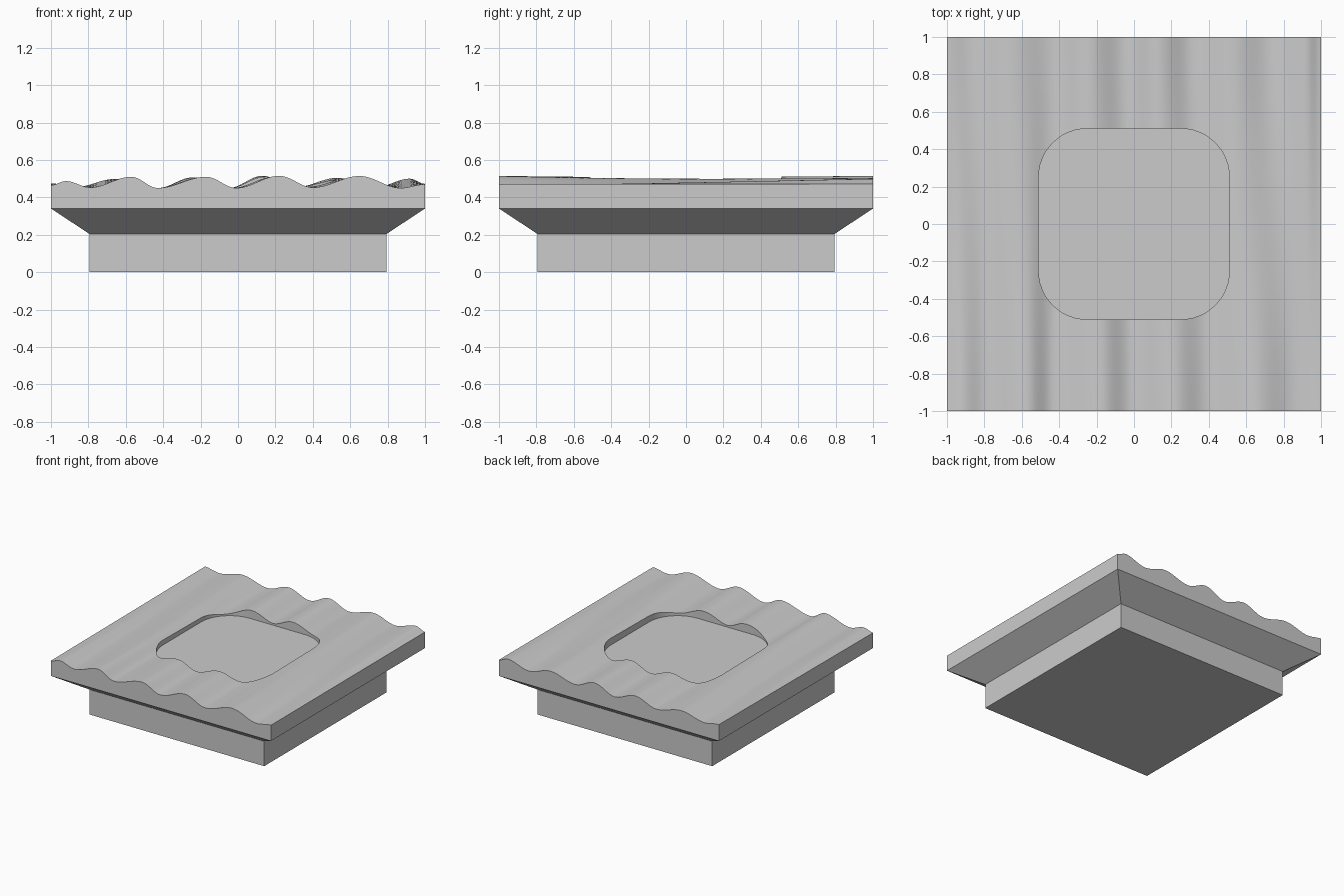
import bpy, bmesh, math

if "Cube" in bpy.data.objects:
    bpy.data.objects.remove(bpy.data.objects["Cube"])

# Ripple profiles: (x, z) crests and troughs along the front and back edges
FRONT = [(-1, .465), (-.92, .487), (-.79, .453), (-.57, .510), (-.43, .450), (-.17, .510),
         (-.01, .450), (.22, .515), (.40, .453), (.65, .514), (.87, .450), (1, .470)]
BACK = [(-1, .475), (-.87, .455), (-.66, .498), (-.43, .450), (-.24, .507), (-.05, .450),
        (.13, .515), (.31, .455), (.53, .504), (.73, .453), (.92, .500), (1, .472)]
NX, NY = 120, 10


def ripple(points, x):
    """Smooth cosine easing between neighbouring crests and troughs."""
    for (x0, z0), (x1, z1) in zip(points, points[1:]):
        if x <= x1:
            t = (x - x0) / (x1 - x0)
            return z0 + (z1 - z0) * (1 - math.cos(math.pi * t)) / 2
    return points[-1][1]


def new_object(name, bm):
    bmesh.ops.recalc_face_normals(bm, faces=bm.faces)
    mesh = bpy.data.meshes.new(name)
    bm.to_mesh(mesh)
    bm.free()
    obj = bpy.data.objects.new(name, mesh)
    bpy.context.collection.objects.link(obj)
    return obj


def bridge(bm, low, high):
    n = len(low)
    for i in range(n):
        bm.faces.new((low[i], low[(i + 1) % n], high[(i + 1) % n], high[i]))


# Plinth, flared underside and slab with rippled top, as one solid
bm = bmesh.new()
rings = []
for h, z in ((.795, 0), (.795, .205), (1, .34)):
    rings.append([bm.verts.new((sx * h, sy * h, z))
                  for sx, sy in ((-1, -1), (1, -1), (1, 1), (-1, 1))])
bm.faces.new(rings[0])
bridge(bm, rings[0], rings[1])
bridge(bm, rings[1], rings[2])

rows = []
for j in range(NY + 1):
    t = j / NY
    row = []
    for i in range(NX + 1):
        x = -1 + 2 * i / NX
        z = (1 - t) * ripple(FRONT, x) + t * ripple(BACK, x)
        row.append(bm.verts.new((x, -1 + 2 * t, z)))
    rows.append(row)
for a, b in zip(rows, rows[1:]):
    for i in range(NX):
        bm.faces.new((a[i], a[i + 1], b[i + 1], b[i]))

c = rings[2]
bm.faces.new([c[0], c[1]] + rows[0][::-1])
bm.faces.new([c[2], c[3]] + rows[-1])
bm.faces.new([c[1], c[2]] + [r[-1] for r in reversed(rows)])
bm.faces.new([c[3], c[0]] + [r[0] for r in rows])
tile = new_object("rippled_base", bm)

# Rounded-square cutter for the shallow recess
bm = bmesh.new()
HALF, RAD, STEPS = .51, .26, 12
outline = []
for q in range(4):
    mid = math.pi / 4 + q * math.pi / 2
    cx = math.copysign(HALF - RAD, math.cos(mid))
    cy = math.copysign(HALF - RAD, math.sin(mid))
    for k in range(STEPS + 1):
        a = (q + k / STEPS) * math.pi / 2
        outline.append((cx + RAD * math.cos(a), cy + RAD * math.sin(a)))
low = [bm.verts.new((x, y, .437)) for x, y in outline]
high = [bm.verts.new((x, y, .8)) for x, y in outline]
bm.faces.new(low[::-1])
bm.faces.new(high)
bridge(bm, low, high)
cutter = new_object("recess_cutter", bm)
cutter.hide_render = True

# Cut the recess, then smooth the ripples and keep the edges sharp
mod = tile.modifiers.new("recess", 'BOOLEAN')
mod.operation = 'DIFFERENCE'
mod.solver = 'EXACT'
mod.object = cutter
bpy.context.view_layer.objects.active = tile
tile.select_set(True)
bpy.ops.object.modifier_apply(modifier=mod.name)
bpy.data.objects.remove(cutter)
bpy.ops.object.shade_smooth_by_angle(angle=math.radians(30))
